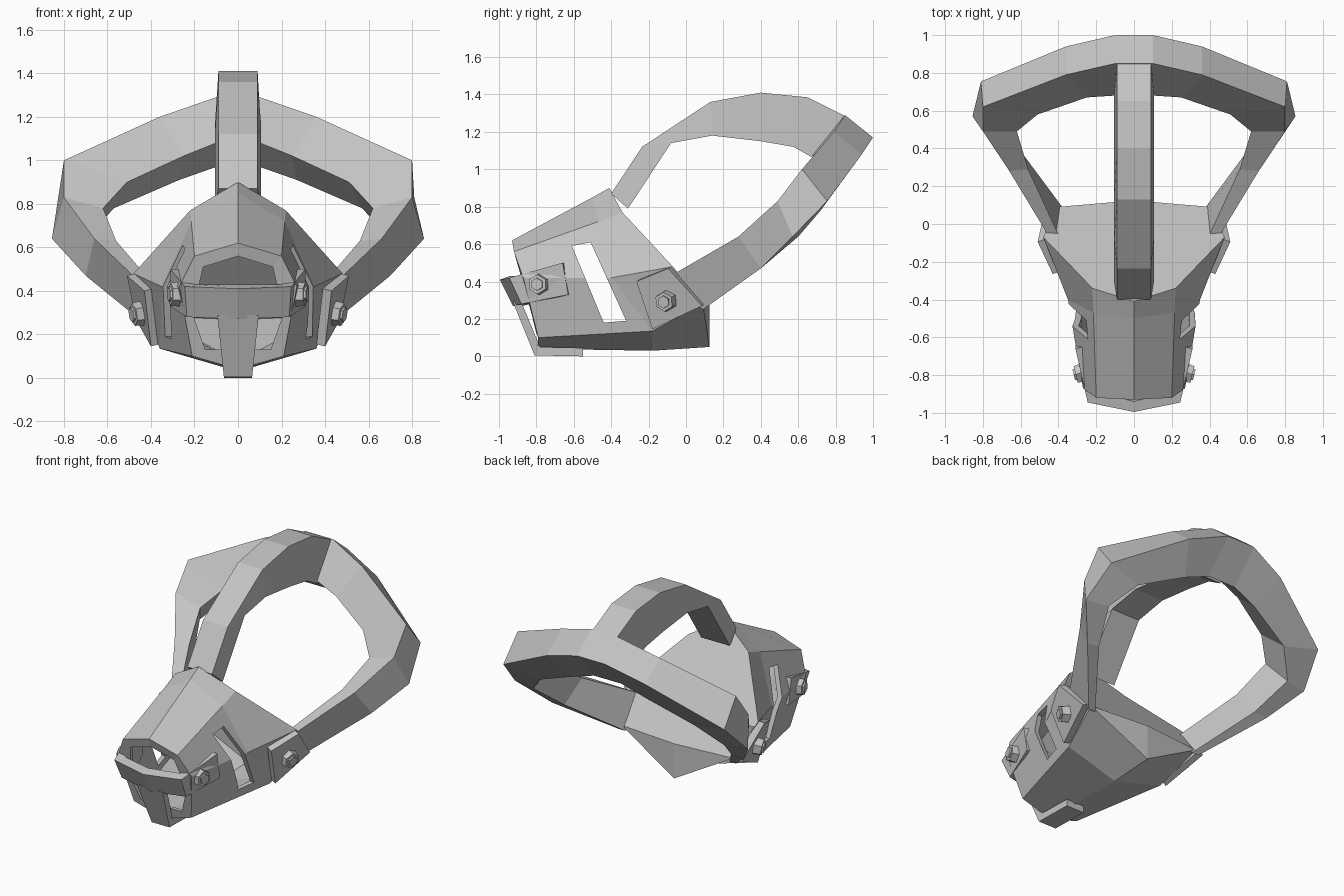
import bpy
import bmesh
from mathutils import Vector

cube = bpy.data.objects.get("Cube")
if cube:
    bpy.data.objects.remove(cube, do_unlink=True)

grey = bpy.data.materials.new("plain_grey")
grey.use_nodes = True
grey.diffuse_color = (0.55, 0.55, 0.55, 1)
grey.node_tree.nodes["Principled BSDF"].inputs["Base Color"].default_value = (0.55, 0.55, 0.55, 1)


def finish(name, bm):
    bmesh.ops.recalc_face_normals(bm, faces=bm.faces)
    mesh = bpy.data.meshes.new(name)
    bm.to_mesh(mesh)
    bm.free()
    mesh.materials.append(grey)
    obj = bpy.data.objects.new(name, mesh)
    bpy.context.collection.objects.link(obj)
    return obj


def flip(points):
    return [(-x, y, z) for x, y, z in points]


def bridge(bm, rings):
    loops = [[bm.verts.new(p) for p in ring] for ring in rings]
    n = len(loops[0])
    for a, b in zip(loops, loops[1:]):
        for i in range(n):
            j = (i + 1) % n
            bm.faces.new((a[i], a[j], b[j], b[i]))
    return loops


def loft(name, rings):
    bm = bmesh.new()
    loops = bridge(bm, rings)
    bm.faces.new(loops[0])
    bm.faces.new(loops[-1])
    return finish(name, bm)


def across(outline, half):
    """Two rings from a (y, z) outline, spread along x."""
    return [[(s * half, y, z) for y, z in outline] for s in (-1, 1)]


def apply_modifiers(obj):
    bpy.context.view_layer.objects.active = obj
    for mod in list(obj.modifiers):
        bpy.ops.object.modifier_apply(modifier=mod.name)


# Muzzle shell: half sections run ridge, brow, cheek, jaw, keel
halves = [
    [(0, -.93, .62), (.2, -.92, .56), (.27, -.87, .42), (.21, -.79, .1), (0, -.79, .04)],
    [(0, -.5, .85), (.215, -.47, .72), (.35, -.4, .42), (.36, -.18, .135), (0, -.18, .03)],
    [(0, -.41, .9), (.22, -.34, .77), (.48, -.07, .48), (.41, .09, .28), (0, .125, .05)],
]
bm = bmesh.new()
loops = bridge(bm, [h + flip(h[3:0:-1]) for h in halves])
bm.faces.new(loops[0])
ridge, brow, cheek, jaw, keel, jaw2, cheek2, brow2 = loops[-1]
mid = bm.verts.new((0, .125, .28))
bm.faces.new((ridge, brow, cheek, jaw, mid, jaw2, cheek2, brow2))
bm.faces.new((jaw, keel, mid))
bm.faces.new((keel, jaw2, mid))
muzzle = finish("muzzle_shell", bm)
solid = muzzle.modifiers.new("wall", 'SOLIDIFY')
solid.thickness = .035
solid.offset = -1

# Side vents and the front opening
vent = loft("vent_cutter", across([(-.61, .59), (-.51, .61), (-.32, .19), (-.44, .18)], 1))
hole = [(0, .56), (.16, .51), (.18, .42), (.2, .27), (.15, .13)]
hole += [(-x, z) for x, z in hole[:0:-1]]
mouth = loft("mouth_cutter", [[(x, y, z) for x, z in hole] for y in (-1.1, -.72)])
for cutter in (vent, mouth):
    cutter.hide_render = True
    mod = muzzle.modifiers.new(cutter.name, 'BOOLEAN')
    mod.operation = 'DIFFERENCE'
    mod.solver = 'EXACT'
    mod.object = cutter
apply_modifiers(muzzle)
for cutter in (vent, mouth):
    bpy.data.objects.remove(cutter, do_unlink=True)

# Nose band wrapping the front: outer top, outer bottom, inner bottom, inner top
band = [
    [(.31, -.66, .5), (.31, -.63, .33), (.26, -.62, .33), (.26, -.65, .5)],
    [(.245, -.945, .42), (.235, -.88, .28), (.2, -.83, .28), (.2, -.89, .43)],
    [(0, -.995, .41), (0, -.925, .27), (0, -.875, .27), (0, -.94, .43)],
]
loft("nose_band", band + [flip(r) for r in band[1::-1]])

# Chin strap, tapering downward
chin = [[(x, y, z) for x, y, z in ring] for ring in (
    [(.095, -.925, .29), (-.095, -.925, .29), (-.095, -.88, .29), (.095, -.88, .29)],
    [(.065, -.81, .005), (-.065, -.81, .005), (-.065, -.78, .05), (.065, -.78, .05)],
    [(.065, -.55, 0), (-.065, -.55, 0), (-.065, -.55, .045), (.065, -.55, .045)])]
loft("chin_strap", chin)

# Crown strap arching over the top
outer = [(-.4, .87), (-.235, 1.12), (.13, 1.36), (.4, 1.41), (.65, 1.385), (.86, 1.28)]
inner = [(-.31, .79), (-.08, 1.14), (.14, 1.18), (.4, 1.15), (.575, 1.12), (.68, 1.06)]
loft("crown_strap", [
    [(-.09, *o), (.09, *o), (.105, *i), (-.105, *i)] for o, i in zip(outer, inner)])

# Head loop: front top, back bottom, inner bottom, inner top at each station
loop = [
    [(.43, -.1, .42), (.43, .09, .25), (.38, .09, .25), (.38, -.1, .42)],
    [(.66, .28, .64), (.7, .4, .47), (.61, .4, .48), (.56, .29, .63)],
    [(.8, .49, .83), (.855, .57, .64), (.7, .6, .64), (.62, .49, .78)],
    [(.8, .62, 1.0), (.81, .755, .83), (.57, .72, .78), (.51, .58, .9)],
    [(.36, .79, 1.2), (.36, .94, 1.08), (.27, .8, .91), (.25, .67, 1.02)],
    [(.1, .85, 1.29), (.1, 1.0, 1.17), (.1, .82, .97), (.1, .68, 1.08)],
]
loft("head_loop", loop + [flip(r) for r in reversed(loop)])


def bolt(name, centre, normal):
    """Six-sided bolt head with a raised core."""
    bm = bmesh.new()
    turn = Vector(normal).to_track_quat('Z', 'Y').to_matrix().to_4x4()
    for radius, depth in ((.058, .05), (.038, .07)):
        bmesh.ops.create_cone(bm, cap_ends=True, segments=6, radius1=radius,
                              radius2=radius * .9, depth=depth, matrix=turn)
    bmesh.ops.translate(bm, verts=bm.verts, vec=centre)
    return finish(name, bm)


# Strap anchors and bolts on both sides
plate = [(.39, -.25, .41), (.47, -.08, .48), (.43, .1, .28), (.36, -.165, .155)]
for side, s in (("left", 1), ("right", -1)):
    base = [(s * x, y, z) for x, y, z in plate]
    top = [(x + s * .04, y - .015, z - .01) for x, y, z in base]
    loft(side + "_strap_anchor", [base, top])
    bolt(side + "_anchor_bolt", (s * .458, -.11, .295), (s * .92, -.35, -.15))
    bolt(side + "_band_bolt", (s * .285, -.79, .385), (s * .97, -.24, 0))
